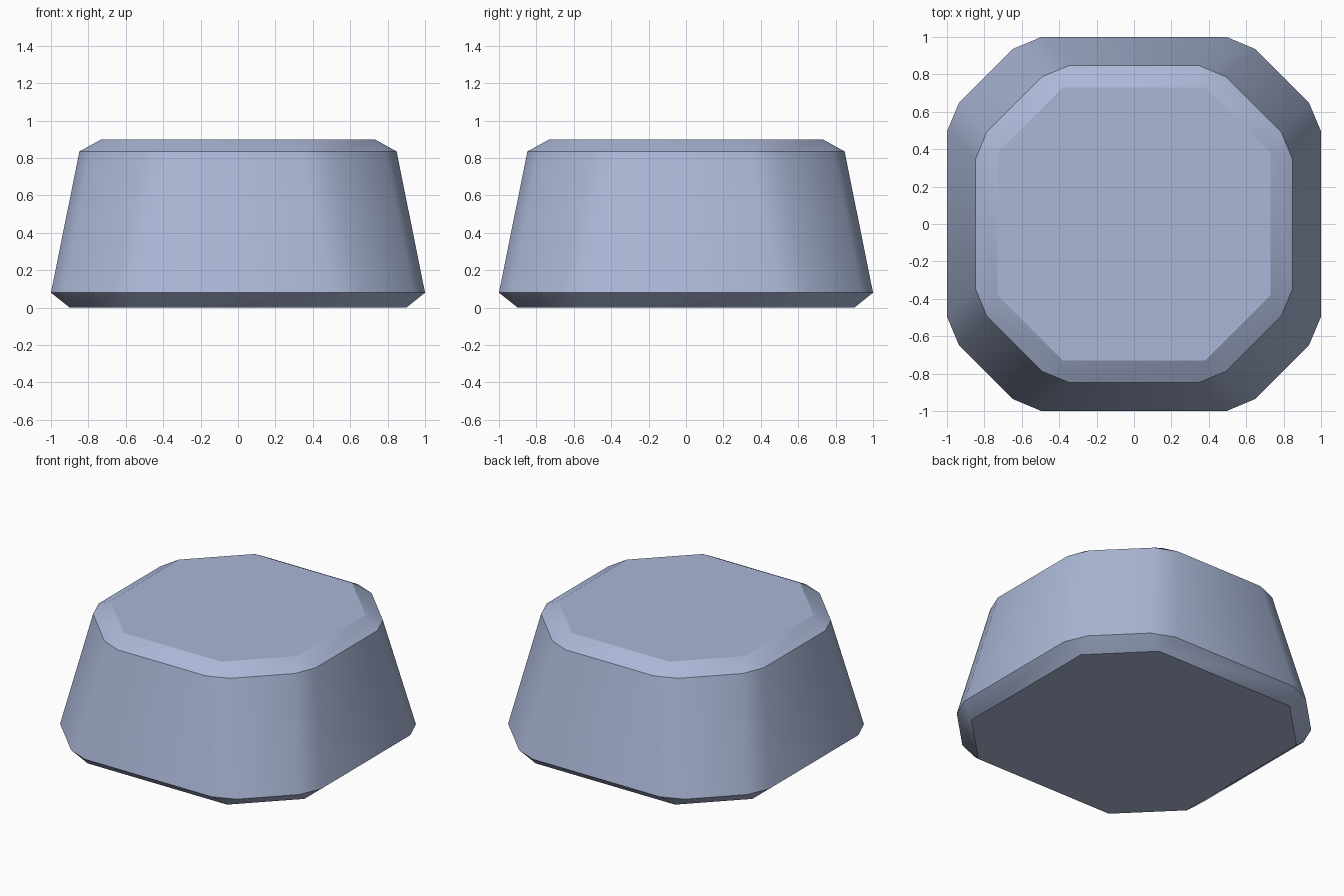
import bpy
import bmesh

cube = bpy.data.objects.get("Cube")
if cube:
    bpy.data.objects.remove(cube, do_unlink=True)


def make_material(name, color):
    mat = bpy.data.materials.new(name)
    mat.use_nodes = True
    mat.diffuse_color = color
    mat.node_tree.nodes["Principled BSDF"].inputs["Base Color"].default_value = color
    return mat


def ring_points(corner):
    """Repeat one corner's points (running from +x to +y) around four sides."""
    points = []
    for _ in range(4):
        points += corner
        corner = [(-y, x) for x, y in corner]
    return points


def mirrored_corner(a, b):
    return [a, b, b[::-1], a[::-1]]


# Height and corner outline of each level; flat caps collapse to octagons
base, top = (0.90, 0.545), (0.73, 0.38)
levels = [
    (0.0, mirrored_corner(base, base)),
    (0.08, mirrored_corner((1.0, 0.495), (0.935, 0.65))),
    (0.835, mirrored_corner((0.848, 0.345), (0.787, 0.493))),
    (0.9, mirrored_corner(top, top)),
]

# Loft the levels into one closed body
bm = bmesh.new()
rings = [[bm.verts.new((x, y, z)) for x, y in ring_points(corner)]
         for z, corner in levels]
count = len(rings[0])
for low, high in zip(rings, rings[1:]):
    for i in range(count):
        j = (i + 1) % count
        bm.faces.new((low[i], low[j], high[j], high[i]))
bmesh.ops.remove_doubles(bm, verts=bm.verts[:], dist=0.001)

# Cap both ends
rims = [e for e in bm.edges if e.is_boundary]
bmesh.ops.holes_fill(bm, edges=rims, sides=0)
bmesh.ops.recalc_face_normals(bm, faces=bm.faces[:])

# Smooth around the corners, crisp along every level
for face in bm.faces:
    face.smooth = True
for edge in bm.edges:
    a, b = edge.verts
    edge.smooth = abs(a.co.z - b.co.z) > 0.001

mesh = bpy.data.meshes.new("tapered_block")
bm.to_mesh(mesh)
bm.free()
mesh.materials.append(make_material("blue_grey", (0.407, 0.477, 0.68, 1.0)))
block = bpy.data.objects.new("tapered_block", mesh)
bpy.context.collection.objects.link(block)
